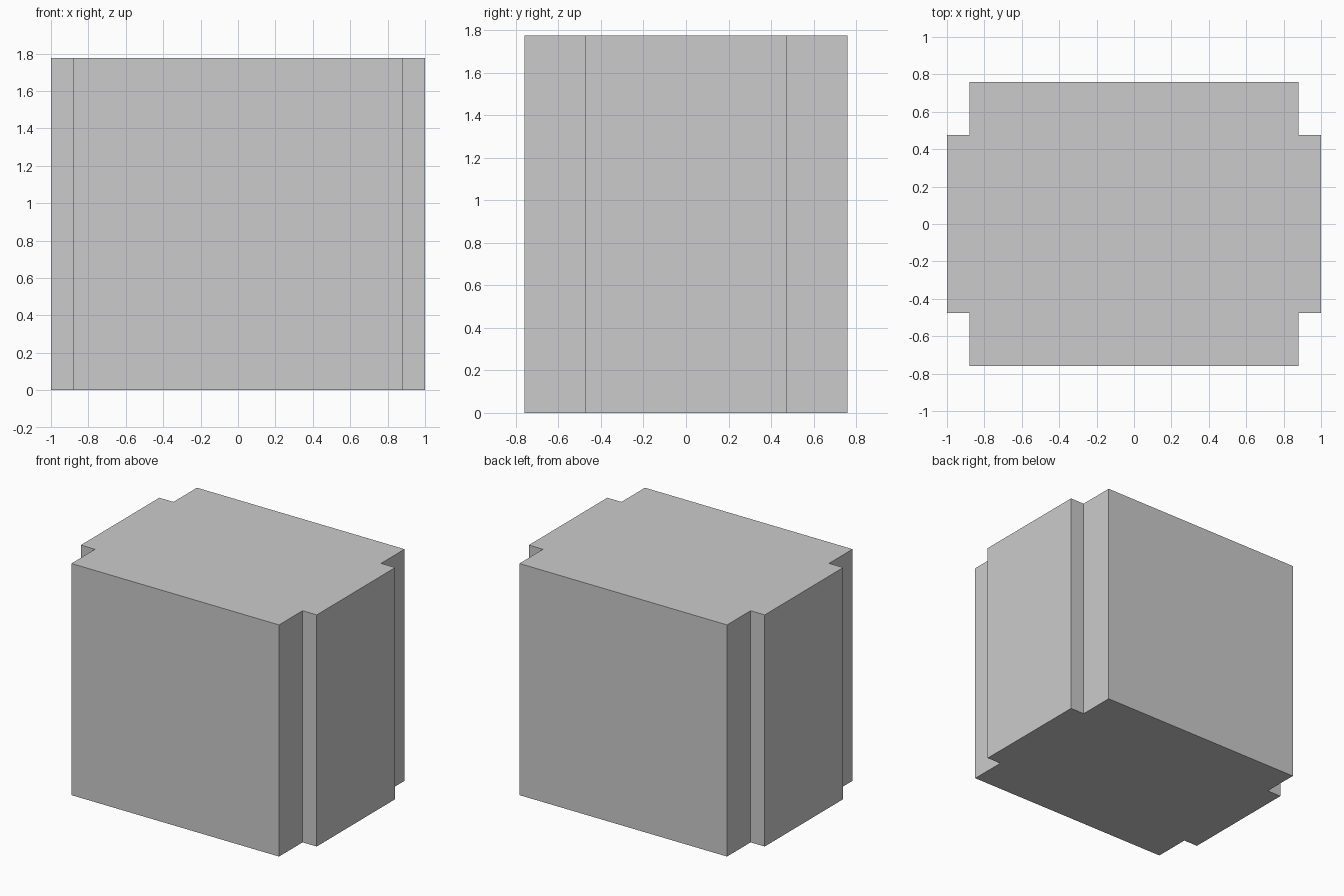
import bpy
import bmesh

if "Cube" in bpy.data.objects:
    bpy.data.objects.remove(bpy.data.objects["Cube"])

HEIGHT = 1.775
OUTER_X, INNER_X = 1.0, 0.88
OUTER_Y, INNER_Y = 0.76, 0.475

# Notched-corner footprint: one quarter, mirrored around both axes
quarter = [(OUTER_X, INNER_Y), (INNER_X, INNER_Y), (INNER_X, OUTER_Y)]
profile = []
for sx, sy in ((1, 1), (-1, 1), (-1, -1), (1, -1)):
    corner = [(x * sx, y * sy) for x, y in quarter]
    profile += corner if sx * sy > 0 else corner[::-1]

# Extrude the footprint into the solid block
bm = bmesh.new()
base = bm.faces.new([bm.verts.new((x, y, 0)) for x, y in profile])
result = bmesh.ops.extrude_face_region(bm, geom=[base], use_keep_orig=True)
top_verts = [g for g in result["geom"] if isinstance(g, bmesh.types.BMVert)]
bmesh.ops.translate(bm, verts=top_verts, vec=(0, 0, HEIGHT))
bmesh.ops.recalc_face_normals(bm, faces=bm.faces)

mesh = bpy.data.meshes.new("notched_block")
bm.to_mesh(mesh)
bm.free()
block = bpy.data.objects.new("notched_block", mesh)
bpy.context.collection.objects.link(block)
